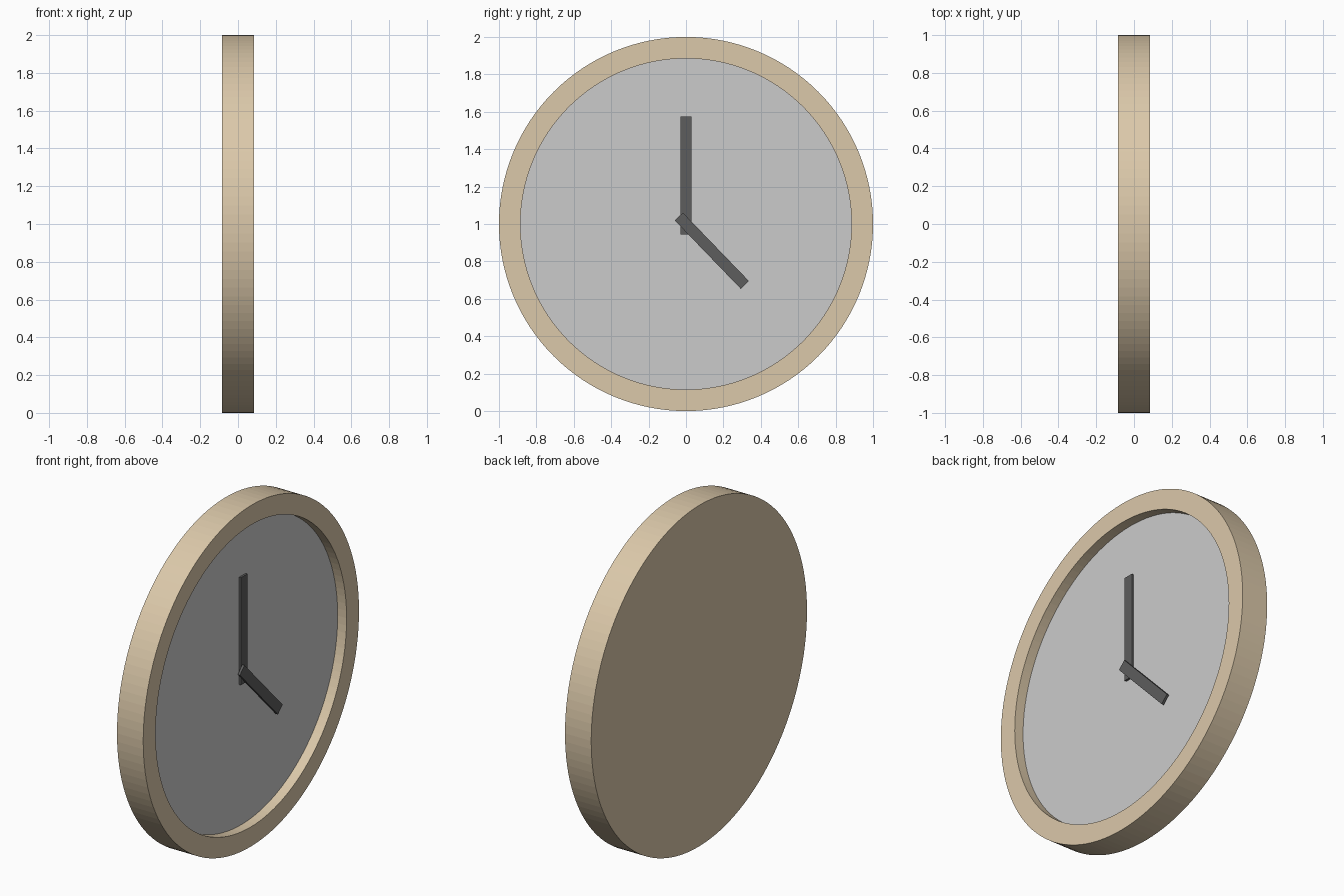
import bpy, bmesh, math
from mathutils import Matrix, Vector

if "Cube" in bpy.data.objects:
    bpy.data.objects.remove(bpy.data.objects["Cube"])

SIDES = 128
HALF_DEPTH = 0.085
DIAL_X = 0.027
RIM = 0.885
CENTRE = Vector((0, 0, 1))


def material(name, colour):
    mat = bpy.data.materials.new(name)
    mat.diffuse_color = (*colour, 1)
    mat.use_nodes = True
    mat.node_tree.nodes["Principled BSDF"].inputs["Base Color"].default_value = mat.diffuse_color
    return mat


def finish(bm, name, mat=None):
    mesh = bpy.data.meshes.new(name)
    bm.to_mesh(mesh)
    bm.free()
    obj = bpy.data.objects.new(name, mesh)
    obj.location = CENTRE
    bpy.context.collection.objects.link(obj)
    if mat:
        mesh.materials.append(mat)
    return obj


def ring(bm, x, r):
    steps = [2 * math.pi * i / SIDES for i in range(SIDES)]
    return [bm.verts.new((x, r * math.cos(a), r * math.sin(a))) for a in steps]


def hand(name, angle, start, end, x0, x1, mat):
    # Box along z, turned clockwise from twelve as seen from +x
    bm = bmesh.new()
    bmesh.ops.create_cube(bm, size=1)
    bm.transform(Matrix.Rotation(-angle, 4, 'X')
                 @ Matrix.Translation(((x0 + x1) / 2, 0, (start + end) / 2))
                 @ Matrix.Diagonal((x1 - x0, 0.06, end - start, 1)))
    return finish(bm, name, mat)


wood = material("tan", (0.71, 0.58, 0.40))
dark = material("dark_grey", (0.11, 0.11, 0.11))

# Case: closed back, outer wall, front rim and recess wall
bm = bmesh.new()
profile = [(-HALF_DEPTH, 1), (HALF_DEPTH, 1), (HALF_DEPTH, RIM), (DIAL_X, RIM)]
rings = [ring(bm, x, r) for x, r in profile]
for a, b in zip(rings, rings[1:]):
    for i in range(SIDES):
        j = (i + 1) % SIDES
        bm.faces.new((a[i], a[j], b[j], b[i]))
bm.faces.new(rings[0][::-1])
finish(bm, "clock_case", wood)

# Dial: flat disc closing the recess
bm = bmesh.new()
bm.faces.new(ring(bm, DIAL_X, RIM))
finish(bm, "dial")

# Hands
hand("minute_hand", 0, -0.055, 0.575, 0.028, 0.040, dark)
hand("hour_hand", math.radians(136), -0.055, 0.453, 0.040, 0.054, dark)
